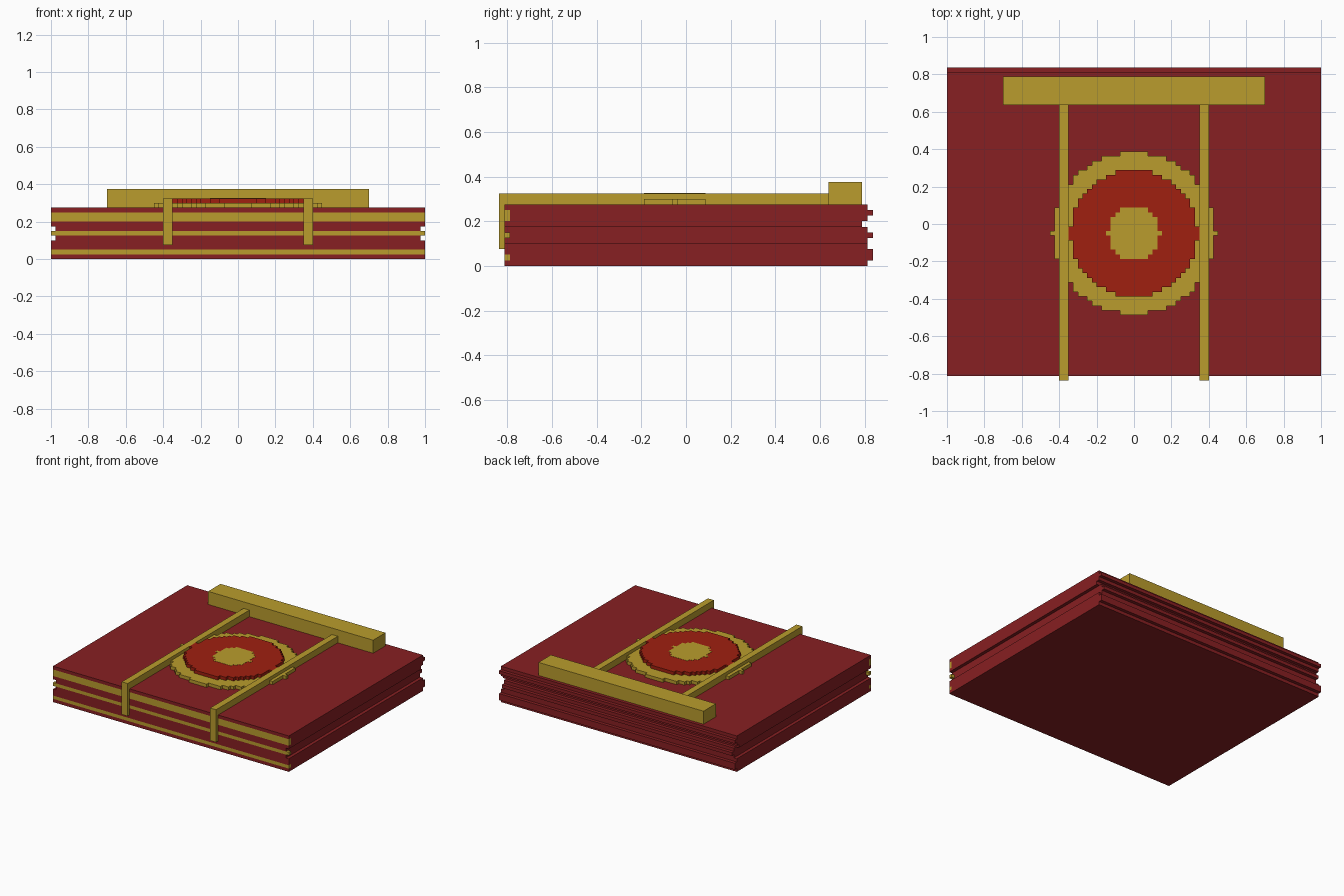
import bpy, bmesh
from mathutils import Vector

cube = bpy.data.objects.get("Cube")
if cube:
    bpy.data.objects.remove(cube)

U = 0.025  # size of one block; all part sizes below are in blocks


def material(name, colour):
    m = bpy.data.materials.new(name)
    m.use_nodes = True
    m.diffuse_color = (*colour, 1)
    m.node_tree.nodes["Principled BSDF"].inputs["Base Color"].default_value = (*colour, 1)
    return m


GOLD = material("gold", (0.49, 0.335, 0.026))
DARK_RED = material("dark red", (0.245, 0.014, 0.016))
RED = material("bright red", (0.35, 0.014, 0.005))


def prism(name, points, sweep, mat):
    """Extrude a closed outline along the sweep vector."""
    bm = bmesh.new()
    face = bm.faces.new([bm.verts.new(Vector(p) * U) for p in points])
    new = bmesh.ops.extrude_face_region(bm, geom=[face])["geom"]
    verts = [g for g in new if isinstance(g, bmesh.types.BMVert)]
    bmesh.ops.translate(bm, verts=verts, vec=Vector(sweep) * U)
    bmesh.ops.recalc_face_normals(bm, faces=bm.faces)
    mesh = bpy.data.meshes.new(name)
    bm.to_mesh(mesh)
    bm.free()
    mesh.materials.append(mat)
    obj = bpy.data.objects.new(name, mesh)
    bpy.context.collection.objects.link(obj)
    return obj


def box(name, x, y, z, mat):
    outline = [(x[0], y[0], z[0]), (x[1], y[0], z[0]), (x[1], y[1], z[0]), (x[0], y[1], z[0])]
    return prism(name, outline, (0, 0, z[1] - z[0]), mat)


def slab(name, half, z, backs, band):
    """Stepped cover slab: one back depth per layer, with a gold band let into the front."""
    outline = []
    for i, back in enumerate(backs):
        outline += [(-half, back, z + i), (-half, back, z + i + 1)]
    top = z + len(backs)
    front, inset = -32.5, -31.5
    outline += [(-half, front, top), (-half, front, band[1]), (-half, inset, band[1]),
                (-half, inset, band[0]), (-half, front, band[0]), (-half, front, z)]
    clean = [p for i, p in enumerate(outline) if p != outline[i - 1]]
    prism(name, clean, (2 * half, 0, 0), DARK_RED)
    box(name + "_front_band", (-40, 40), (front, inset), band, GOLD)


def stepped_disc(name, rows, a, b, z, mat):
    """Blocky round plate whose row widths follow an ellipse test."""
    right = []
    for j in range(-rows, rows + 1):
        w = sum(1 for k in range(20) if (k + 0.5) ** 2 / a + j * j / b <= 1)
        right += [(w, j - 2.5, z[0]), (w, j - 1.5, z[0])]
    left = [(-x, y, h) for x, y, h in reversed(right)]
    outline = right + left
    clean = [p for i, p in enumerate(outline) if p != outline[i - 1]]
    prism(name, clean, (0, 0, z[1] - z[0]), mat)


# Three stacked slabs with ridged backs
slab("bottom_slab", 40, 0, [32.5, 33.5, 33.5, 32.5], (1, 2))
slab("middle_slab", 39, 4, [32.5, 33.5, 32.5], (5, 6))
slab("top_slab", 40, 7, [31.5, 32.5, 33.5, 32.5], (8, 10))

# Round emblem
stepped_disc("emblem_rim", 17, 306.3, 298, (11, 12), GOLD)
stepped_disc("emblem_disc", 13, 185, 185, (12, 13), RED)
stepped_disc("emblem_centre", 5, 30.3, 33, (12.5, 13.06), GOLD)

# Hinge bar along the back
box("hinge_bar", (-28, 28), (25.5, 31.5), (11, 15), GOLD)

# Straps that run forward and fold down over the front
strap = [(33.5, 3), (33.5, 13), (-25.5, 13), (-25.5, 11), (32.5, 11), (32.5, 3)]
for name, x in (("right_strap", -16), ("left_strap", 14)):
    prism(name, [(x, -y, z) for y, z in strap], (2, 0, 0), GOLD)
